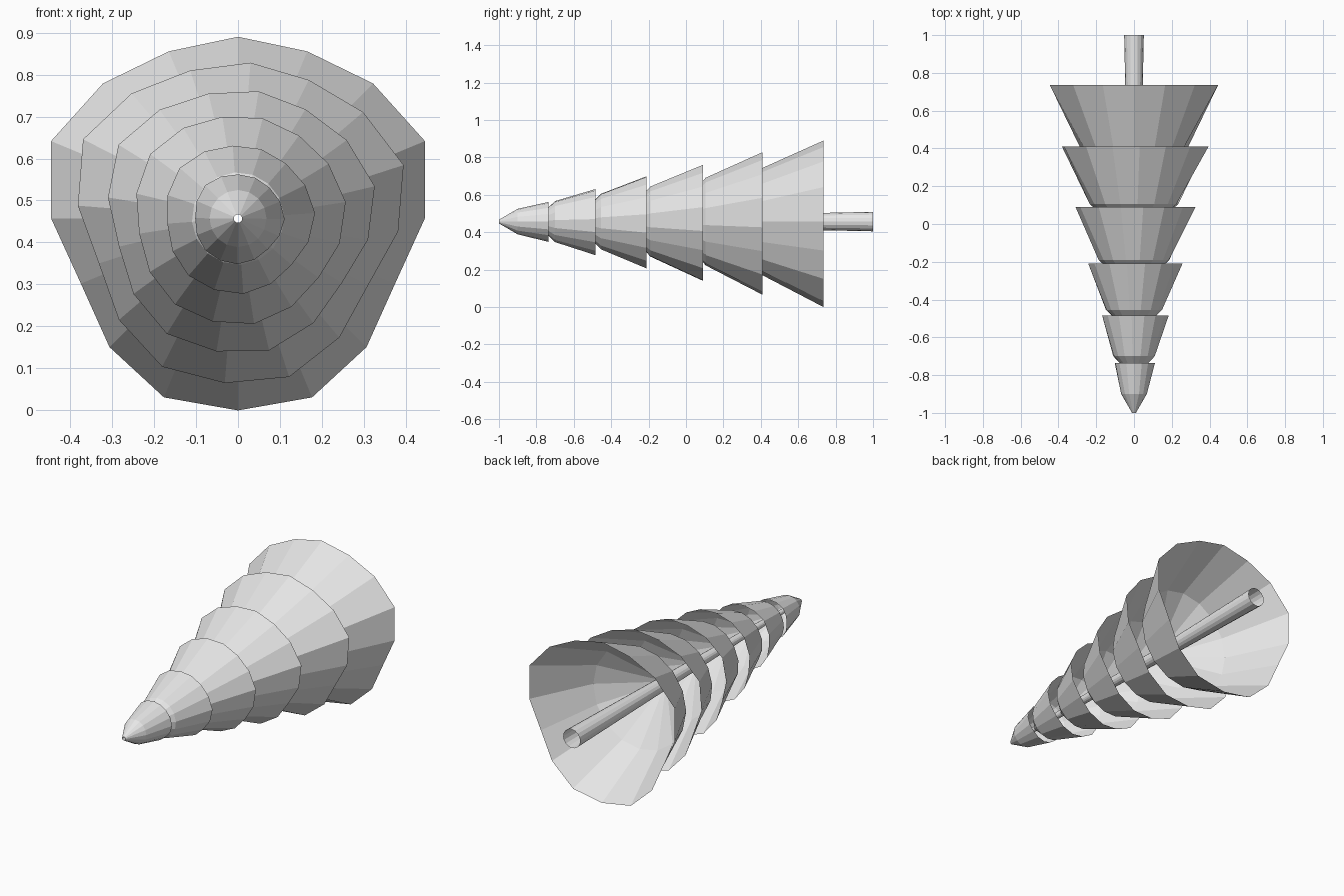
import bpy, math

if "Cube" in bpy.data.objects:
    bpy.data.objects.remove(bpy.data.objects["Cube"])

CENTRE_Z = 0.457
SIDES = 16

grey = bpy.data.materials.new("plain grey")
grey.diffuse_color = (0.8, 0.8, 0.8, 1)
grey.use_nodes = True
grey.node_tree.nodes["Principled BSDF"].inputs["Base Color"].default_value = grey.diffuse_color


def ring(y, radii, turn=0.0):
    """Ring of points around the lying trunk axis."""
    pts = []
    for i, r in enumerate(radii):
        a = math.radians(turn) + 2 * math.pi * i / len(radii)
        pts.append((r * math.cos(a), y, CENTRE_Z + r * math.sin(a)))
    return pts


def shell(name, rings):
    """Open tube skinned over a list of rings, running from back to front."""
    n = len(rings[0])
    verts = [p for rg in rings for p in rg]
    faces = []
    for k in range(len(rings) - 1):
        for i in range(n):
            j = (i + 1) % n
            faces.append((k * n + i, (k + 1) * n + i, (k + 1) * n + j, k * n + j))
    mesh = bpy.data.meshes.new(name)
    mesh.from_pydata(verts, [], faces)
    mesh.materials.append(grey)
    mesh.update()
    obj = bpy.data.objects.new(name, mesh)
    bpy.context.collection.objects.link(obj)
    return obj


# Uneven rim of a branch layer, one half from straight down to straight up
half = [0.457, 0.461, 0.433, 0.405, 0.445, 0.482, 0.455, 0.431, 0.433]
rim = half + half[-2:0:-1]
MEAN = 0.445

# Branch layers: rim y, rim scale, unevenness, shoulder y, shoulder radius, tip y
layers = [
    (0.735, 1.00, 1.0, 0.405, 0.285, 0.20),
    (0.41, 0.86, 1.0, 0.105, 0.235, -0.07),
    (0.09, 0.705, 0.8, -0.19, 0.19, -0.34),
    (-0.21, 0.56, 0.5, -0.455, 0.15, -0.58),
    (-0.485, 0.397, 0.5, -0.70, 0.11, -0.80),
    (-0.735, 0.24, 0.5, -0.90, 0.068, -1.0),
]
for k, (y0, scale, rough, y1, r1, y2) in enumerate(layers):
    turn = -90 - 4.6 * k
    edge = [scale * (MEAN + rough * (r - MEAN)) for r in rim]
    tip = 0.01 + 0.02 * (y2 + 1)
    shell(f"branch_layer_{k + 1}", [
        ring(y0, edge, turn),
        ring(y1, [r1] * SIDES, turn),
        ring(y2, [tip] * SIDES, turn),
    ])

# Hollow tapering trunk
shell("trunk", [ring(1.0, [0.052] * SIDES), ring(-1.0, [0.01] * SIDES)])
